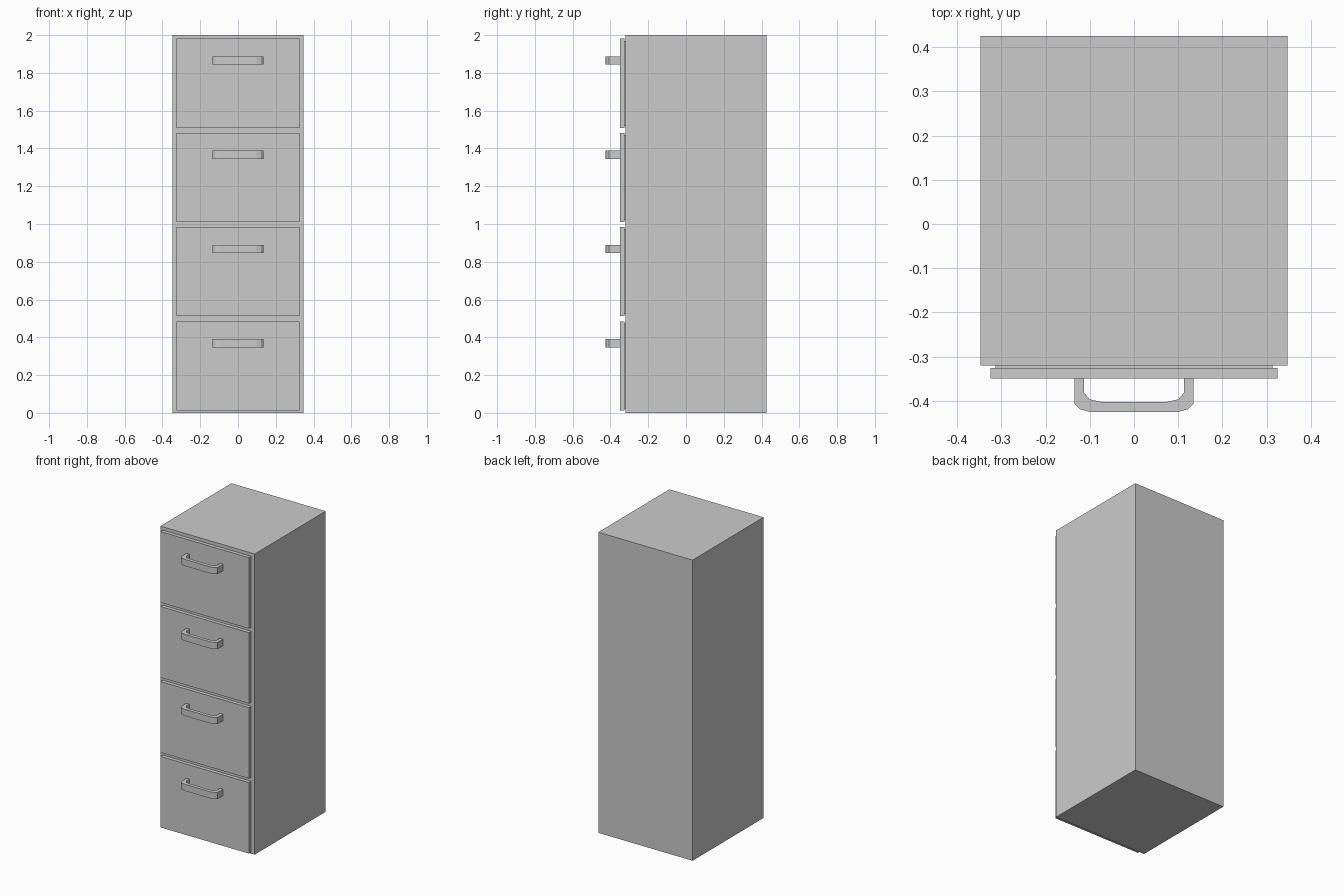
import bpy
import bmesh

if "Cube" in bpy.data.objects:
    bpy.data.objects.remove(bpy.data.objects["Cube"])

PITCH = 0.4987


def extrude_profile(name, points, z0, z1):
    """Closed xy outline extruded from z0 to z1."""
    bm = bmesh.new()
    face = bm.faces.new([bm.verts.new((x, y, z0)) for x, y in points])
    ext = bmesh.ops.extrude_face_region(bm, geom=[face])
    verts = [g for g in ext["geom"] if isinstance(g, bmesh.types.BMVert)]
    bmesh.ops.translate(bm, verts=verts, vec=(0, 0, z1 - z0))
    bmesh.ops.recalc_face_normals(bm, faces=bm.faces[:])
    mesh = bpy.data.meshes.new(name)
    bm.to_mesh(mesh)
    bm.free()
    obj = bpy.data.objects.new(name, mesh)
    bpy.context.collection.objects.link(obj)
    return obj


def box(name, half_w, y0, y1, z0, z1):
    outline = [(-half_w, y0), (half_w, y0), (half_w, y1), (-half_w, y1)]
    return extrude_profile(name, outline, z0, z1)


# Cabinet body
box("cabinet_body", 0.347, -0.32, 0.426, 0.0, 2.0)

# Handle outline: left half outside then inside, mirrored to the right
outer = [(-0.135, -0.35), (-0.135, -0.407), (-0.123, -0.419), (-0.097, -0.426)]
inner = [(-0.113, -0.35), (-0.113, -0.382), (-0.1, -0.397), (-0.073, -0.403)]
flip = lambda pts: [(-x, y) for x, y in reversed(pts)]
handle = outer + flip(outer) + list(reversed(flip(inner))) + list(reversed(inner))

# Four drawers, each with a front panel, recessed neck and pull handle
for i in range(4):
    z = 0.013 + i * PITCH
    box(f"drawer_front_{i + 1}", 0.325, -0.35, -0.326, z, z + 0.472)
    box(f"drawer_neck_{i + 1}", 0.314, -0.326, -0.318, z + 0.011, z + 0.461)
    extrude_profile(f"drawer_handle_{i + 1}", handle, z + 0.334, z + 0.378)
